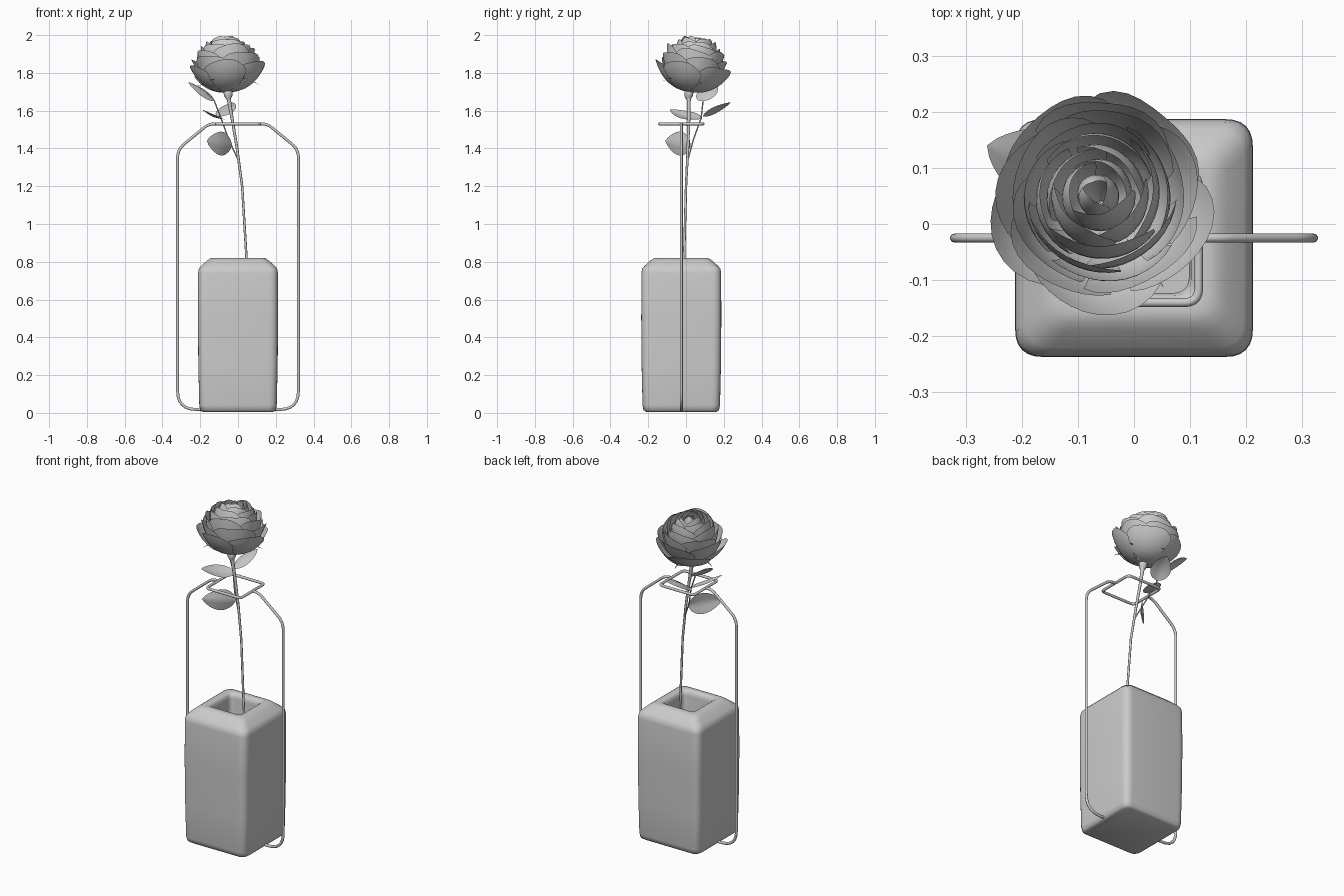
import bpy, bmesh, math, random
from mathutils import Vector, Matrix

if "Cube" in bpy.data.objects:
    bpy.data.objects.remove(bpy.data.objects["Cube"])

random.seed(4)
CY = -0.025  # depth centre of vase and wire stand


def make_object(name, bm, angle=40):
    bmesh.ops.recalc_face_normals(bm, faces=bm.faces)
    mesh = bpy.data.meshes.new(name)
    bm.to_mesh(mesh)
    bm.free()
    ob = bpy.data.objects.new(name, mesh)
    bpy.context.collection.objects.link(ob)
    bpy.ops.object.select_all(action='DESELECT')
    ob.select_set(True)
    bpy.context.view_layer.objects.active = ob
    bpy.ops.object.shade_smooth_by_angle(angle=math.radians(angle))
    return ob


def rounded(points, radius, closed, n=6):
    """Replace each corner of a path with a small curve."""
    pts = [Vector(p) for p in points]
    out = []
    for i, p in enumerate(pts):
        if not closed and i in (0, len(pts) - 1):
            out.append(p)
            continue
        a, b = pts[i - 1] - p, pts[(i + 1) % len(pts)] - p
        r = radius[i] if isinstance(radius, list) else radius
        a, b = p + a.normalized() * r, p + b.normalized() * r
        for k in range(n + 1):
            t = k / n
            out.append(a * (1 - t) ** 2 + p * 2 * t * (1 - t) + b * t * t)
    return out


def tube(name, pts, radius, closed=False, taper=None):
    cu = bpy.data.curves.new(name, 'CURVE')
    cu.dimensions = '3D'
    cu.bevel_depth = radius
    cu.bevel_resolution = 3
    cu.use_fill_caps = True
    sp = cu.splines.new('POLY')
    sp.points.add(len(pts) - 1)
    for i, p in enumerate(pts):
        sp.points[i].co = (*p, 1)
        sp.points[i].radius = taper[i] if taper else 1
    sp.use_cyclic_u = closed
    sp.use_smooth = True
    ob = bpy.data.objects.new(name, cu)
    bpy.context.collection.objects.link(ob)


def grid(bm, nu, nv, fn):
    vs = [[bm.verts.new(fn(i / nu * 2 - 1, j / nv)) for i in range(nu + 1)] for j in range(nv + 1)]
    for j in range(nv):
        for i in range(nu):
            bm.faces.new((vs[j][i], vs[j][i + 1], vs[j + 1][i + 1], vs[j + 1][i]))


def bezier(p, t):
    s = 1 - t
    w = (s ** 3, 3 * s * s * t, 3 * s * t * t, t ** 3)
    return [sum(w[k] * p[k][c] for k in range(4)) for c in (0, 1)]


# Vase: rounded square rings (half width, corner size, height), outside then inside
bm = bmesh.new()
rings = []
for h, r, z in [(.188, .04, .006), (.2, .045, .014), (.205, .045, .04), (.21, .05, .25), (.212, .05, .5),
                (.211, .05, .74), (.207, .05, .763), (.195, .05, .778), (.165, .045, .805), (.15, .04, .816),
                (.135, .035, .821), (.112, .03, .82), (.102, .03, .812), (.098, .03, .79), (.098, .03, .06)]:
    sq = [(h, h, z), (-h, h, z), (-h, -h, z), (h, -h, z)]
    rings.append([bm.verts.new((p.x, p.y + CY, p.z)) for p in rounded(sq, r, True)])
for a, b in zip(rings, rings[1:]):
    for i in range(len(a)):
        k = (i + 1) % len(a)
        bm.faces.new((a[i], a[k], b[k], b[i]))
bm.faces.new(rings[0])
bm.faces.new(rings[-1])
make_object("vase", bm, 50)

# Wire stand: hoop under the vase, up both sides and in to the neck ring
half = [(.115, CY, 1.53), (.155, CY, 1.53), (.32, CY, 1.395), (.32, CY, .018)]
path = half + [(-x, y, z) for x, y, z in reversed(half)]
tube("wire_hoop", rounded(path, [0, .03, .045, .1, .1, .045, .03, 0], False), .008)
r = .115
ring = [(x * r, CY + y * r, 1.53) for x, y in ((1, 1), (-1, 1), (-1, -1), (1, -1))]
tube("neck_ring", rounded(ring, .025, True), .008, True)

# Rose stem and leaf stalks
tube("stem", [(.095, -.03, .07), (.045, -.01, .82), (.022, 0, 1.2), (-.005, .01, 1.4), (-.03, .015, 1.55),
              (-.047, .015, 1.65), (-.05, .015, 1.69)], .008, taper=[.8, .8, .8, .9, 1, 1.3, 2])
tube("leaf_stalk", [(0, .01, 1.34), (-.05, .04, 1.45), (-.09, .08, 1.56), (-.125, .09, 1.65)], .0035)


# Leaves: folded pointed ovals from base to tip
def leaf(name, base, tip, side, width):
    base, tip = Vector(base), Vector(tip)
    d = tip - base
    side = Vector(side)
    side = (side - d * side.dot(d) / d.length_squared).normalized()
    up = d.normalized().cross(side)

    def fn(u, v):
        w = width * (math.sin(math.pi * v ** .8) ** .75 if 0 < v < 1 else 0)
        return base + d * v + side * u * w + up * (abs(u) * w * .2 - .012 * math.sin(math.pi * v))
    bm = bmesh.new()
    grid(bm, 6, 12, fn)
    bmesh.ops.remove_doubles(bm, verts=bm.verts, dist=1e-5)
    make_object(name, bm)


leaf("leaf_low", (-.03, .025, 1.415), (-.165, -.11, 1.44), (.1, .1, 1), .063)
leaf("leaf_front", (-.075, .075, 1.555), (-.187, -.085, 1.605), (.8, -.5, -.35), .052)
leaf("leaf_back", (-.085, .09, 1.57), (-.035, .235, 1.645), (1, -.3, .2), .056)
leaf("leaf_top", (-.125, .09, 1.65), (-.262, .14, 1.752), (.35, .9, .1), .06)

# Rose frame: everything on the bloom is built around a leaning axis
bloom = Matrix.Translation((-.052, .015, 1.69)) @ Matrix.Rotation(math.radians(-9), 4, 'X') \
    @ Matrix.Rotation(math.radians(-3), 4, 'Y')

# Petals: (count, half span, start angle, base-to-rim profile), outermost layer first
layers = [
    (5, 44, -95, [(.015, .01), (.10, .01), (.165, .07), (.198, .155)]),
    (5, 46, -60, [(.015, .02), (.13, .02), (.15, .12), (.178, .195)]),
    (5, 48, -80, [(.015, .03), (.13, .03), (.145, .15), (.155, .235)]),
    (5, 52, -50, [(.015, .04), (.12, .05), (.14, .18), (.125, .262)]),
    (4, 60, -90, [(.015, .06), (.11, .08), (.125, .21), (.098, .285)]),
    (4, 62, -40, [(.012, .08), (.09, .12), (.105, .23), (.07, .298)]),
    (3, 75, -70, [(.01, .10), (.07, .15), (.075, .25), (.045, .304)]),
    (3, 80, -10, [(.008, .12), (.045, .18), (.045, .26), (.015, .302)]),
]
bm = bmesh.new()
for n, span, start, prof in layers:
    for k in range(n):
        a0 = math.radians(start + 360 * k / n + random.uniform(-6, 6))
        ph, size = random.uniform(0, 6), random.uniform(.95, 1.02)

        def petal(u, v):
            t = v * (1 - .2 * abs(u) ** 3 + .02 * math.sin(4 * u + ph)) * size
            r, z = bezier(prof, t)
            a = a0 + u * math.radians(span) * (.55 + .45 * math.sin(math.pi * min(v * .75, .5)))
            r *= 1 + .05 * u + .025 * v * math.sin(3 * u + ph)
            return bloom @ Vector((r * math.cos(a), r * math.sin(a), z))
        grid(bm, 12, 10, petal)
make_object("petals", bm, 60)

# Hip under the bloom
bm = bmesh.new()
hip = [[bm.verts.new(bloom @ Vector((r * math.cos(a * math.pi / 8), r * math.sin(a * math.pi / 8), z)))
        for a in range(16)] for r, z in ((.012, -.03), (.022, -.012), (.024, .005), (.02, .02), (.04, .045))]
for a, b in zip(hip, hip[1:]):
    for i in range(16):
        bm.faces.new((a[i], a[(i + 1) % 16], b[(i + 1) % 16], b[i]))
bm.faces.new(hip[0])
make_object("hip", bm)

# Sepals: slim strips curling out below the petals
bm = bmesh.new()
for k in range(5):
    a = math.radians(20 + 72 * k)

    def sepal(u, v):
        r, z = bezier([(.02, .01), (.07, .01), (.12, .09), (.175, .05)], v)
        w = u * .018 * (1 - v) ** .7
        return bloom @ Vector((r * math.cos(a) - w * math.sin(a), r * math.sin(a) + w * math.cos(a), z))
    grid(bm, 2, 10, sepal)
bmesh.ops.remove_doubles(bm, verts=bm.verts, dist=1e-5)
make_object("sepals", bm)
